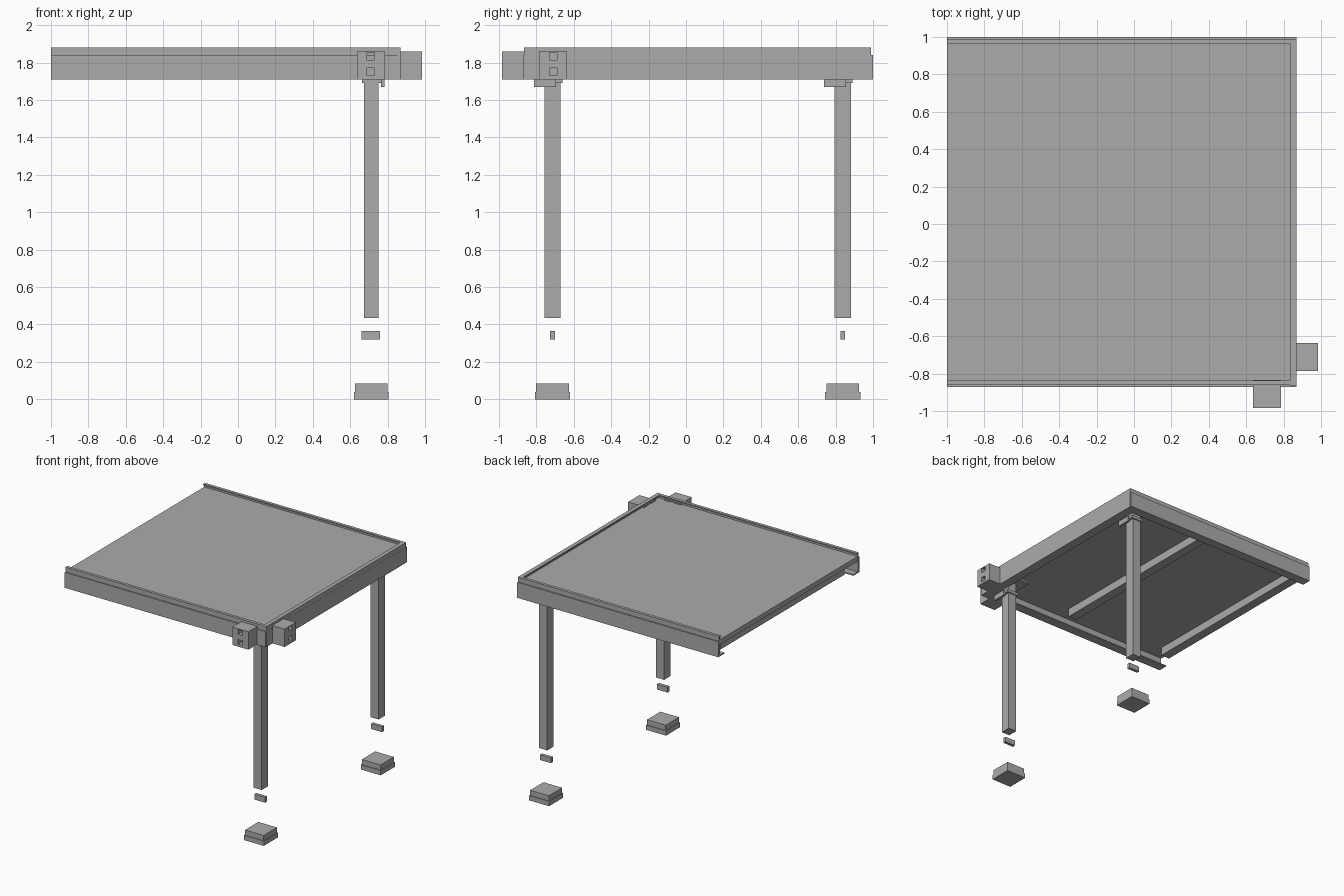
import bpy
import bmesh
from mathutils import Vector

cube = bpy.data.objects.get("Cube")
if cube:
    bpy.data.objects.remove(cube, do_unlink=True)

grey = bpy.data.materials.new("plain grey")
grey.use_nodes = True
colour = (0.41, 0.41, 0.41, 1)
grey.diffuse_color = colour
grey.node_tree.nodes["Principled BSDF"].inputs["Base Color"].default_value = colour


def finish(name, bm):
    bmesh.ops.recalc_face_normals(bm, faces=bm.faces)
    mesh = bpy.data.meshes.new(name)
    bm.to_mesh(mesh)
    bm.free()
    mesh.materials.append(grey)
    obj = bpy.data.objects.new(name, mesh)
    bpy.context.collection.objects.link(obj)
    return obj


def add_box(bm, xs, ys, zs):
    lo, hi = Vector((xs[0], ys[0], zs[0])), Vector((xs[1], ys[1], zs[1]))
    size, mid = hi - lo, (hi + lo) / 2
    for v in bmesh.ops.create_cube(bm, size=1)["verts"]:
        v.co = v.co * size + mid


def boxes(name, *parts):
    bm = bmesh.new()
    for part in parts:
        add_box(bm, *part)
    return finish(name, bm)


def prism(name, points, shift):
    bm = bmesh.new()
    face = bm.faces.new([bm.verts.new(p) for p in points])
    new = bmesh.ops.extrude_face_region(bm, geom=[face], use_keep_orig=True)["geom"]
    bmesh.ops.translate(bm, vec=shift, verts=[g for g in new if isinstance(g, bmesh.types.BMVert)])
    return finish(name, bm)


# Channel section: distance inwards from the outer face, height
def channel(step):
    return [(0, 1.71), (0, 1.84), (step, 1.84), (step, 1.88), (0.035, 1.88),
            (0.035, 1.87), (0.02, 1.87), (0.02, 1.72), (0.08, 1.72), (0.08, 1.71)]


# Rim on three sides, open on the fourth
for name, edge, inward in (("front_rim", -0.872, 1), ("back_rim", 1.0, -1)):
    prism(name, [(-1, edge + inward * d, z) for d, z in channel(0.01)], (1.868, 0, 0))
prism("side_rim", [(0.87 - d, -0.865, z) for d, z in channel(0.001)], (0, 1.855, 0))

# Deck panel and the joists below it
boxes("deck_panel", ((-1, 0.85), (-0.85, 0.98), (1.81, 1.85)))
for name, x in (("middle_joist", 0.0), ("edge_joist", -0.97)):
    boxes(name, ((x, x + 0.08), (-0.72, 0.93), (1.74, 1.81)))

# Beam-end blocks with two square holes each, running outwards
width = ((0, 0.055), (0.095, 0.15))
webs = ((1.71, 1.73), (1.77, 1.815), (1.855, 1.86))
for name, across in (("front_beam_block", False), ("side_beam_block", True)):
    start = -0.785 if across else 0.635
    out = (0.835, 0.983) if across else (-0.983, -0.835)
    spans = [((a, b), (1.71, 1.86)) for a, b in width]
    spans += [((0.055, 0.095), z) for z in webs]
    parts = []
    for (a, b), z in spans:
        side = (start + a, start + b)
        parts.append((out, side, z) if across else (side, out, z))
    boxes(name, *parts)

# Posts with brackets, connectors and footings
for label, y in (("front", -0.713), ("back", 0.838)):
    boxes(label + "_post", ((0.673, 0.75), (y - 0.043, y + 0.043), (0.435, 1.70)))
    boxes(label + "_post_bracket",
          ((0.663, 0.77), (y - 0.045, y + 0.053), (1.69, 1.715)),
          ((0.765, 0.782), (y - 0.1, y + 0.018), (1.67, 1.715)))
    boxes(label + "_corner_plate",
          ((0.6, 0.85), (y - 0.12, y + 0.12), (1.795, 1.812)))
    boxes(label + "_post_head",
          ((0.673, 0.75), (y - 0.043, y + 0.043), (1.70, 1.80)))
    boxes(label + "_connector", ((0.66, 0.76), (y - 0.013, y + 0.013), (0.32, 0.365)))
    boxes(label + "_footing",
          ((0.62, 0.805), (y - 0.094, y + 0.094), (0, 0.04)),
          ((0.626, 0.8), (y - 0.088, y + 0.088), (0.04, 0.084)))
